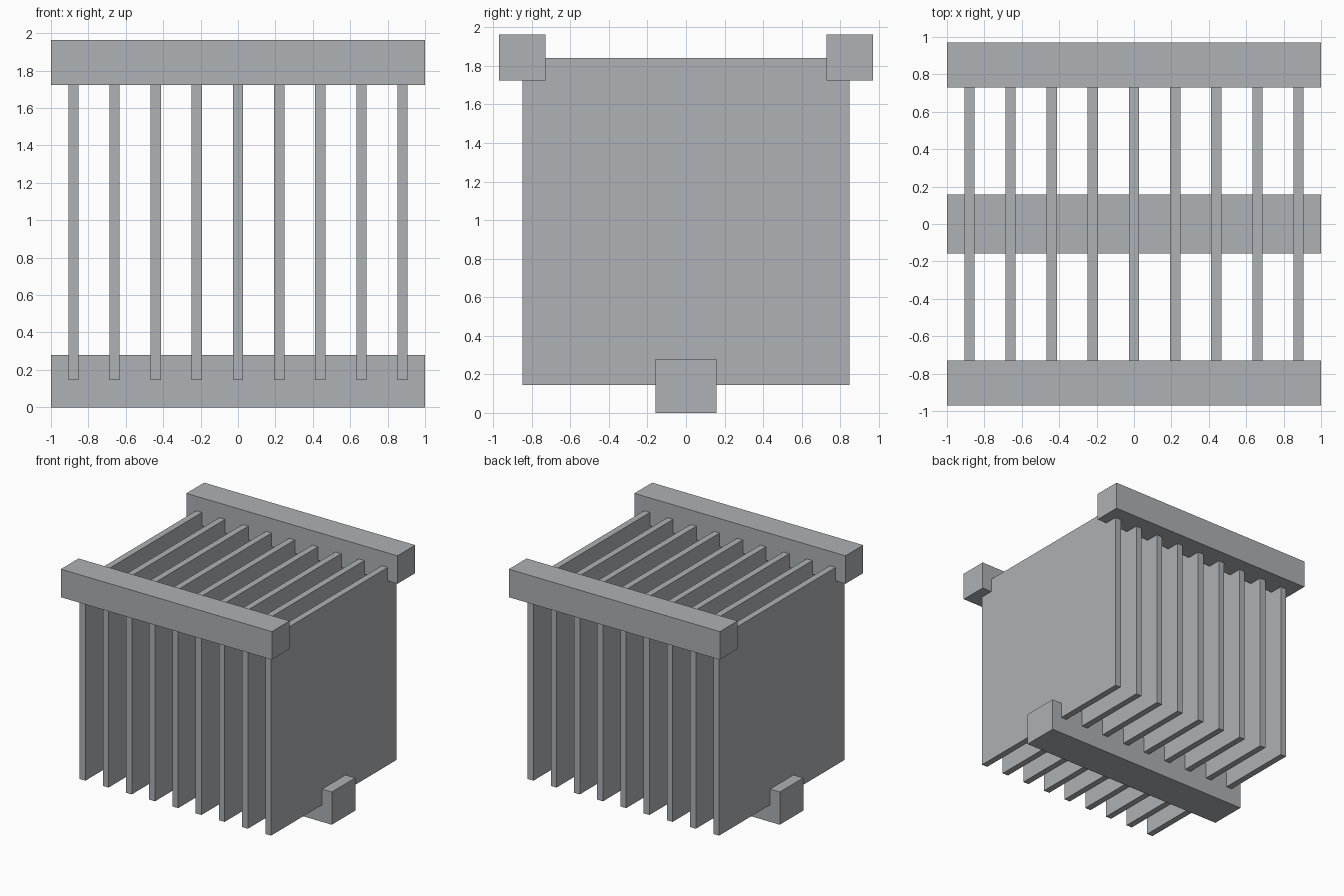
import bpy

cube = bpy.data.objects.get("Cube")
if cube:
    bpy.data.objects.remove(cube, do_unlink=True)

COLOUR = (0.42, 0.445, 0.465, 1.0)
steel = bpy.data.materials.new("light_grey")
steel.use_nodes = True
steel.diffuse_color = COLOUR
steel.node_tree.nodes["Principled BSDF"].inputs["Base Color"].default_value = COLOUR


def box(name, low, high):
    """Axis-aligned block spanning two opposite corners."""
    centre = [(a + b) / 2 for a, b in zip(low, high)]
    bpy.ops.mesh.primitive_cube_add(size=1, location=centre)
    obj = bpy.context.object
    obj.name = name
    obj.scale = [b - a for a, b in zip(low, high)]
    bpy.ops.object.transform_apply(location=False, rotation=False, scale=True)
    obj.data.materials.append(steel)
    return obj


# Row of upright square plates
PLATES, SPACING, THICKNESS = 9, 0.22, 0.055
for i in range(PLATES):
    x = (i - (PLATES - 1) / 2) * SPACING
    box(f"plate_{i + 1}", (x - THICKNESS / 2, -0.848, 0.145),
        (x + THICKNESS / 2, 0.848, 1.84))

# Rails along the two upper edges
box("front_top_rail", (-1, -0.97, 1.724), (1, -0.73, 1.964))
box("back_top_rail", (-1, 0.73, 1.724), (1, 0.97, 1.964))

# Wider rail under the middle
box("bottom_rail", (-1, -0.159, 0), (1, 0.159, 0.28))
